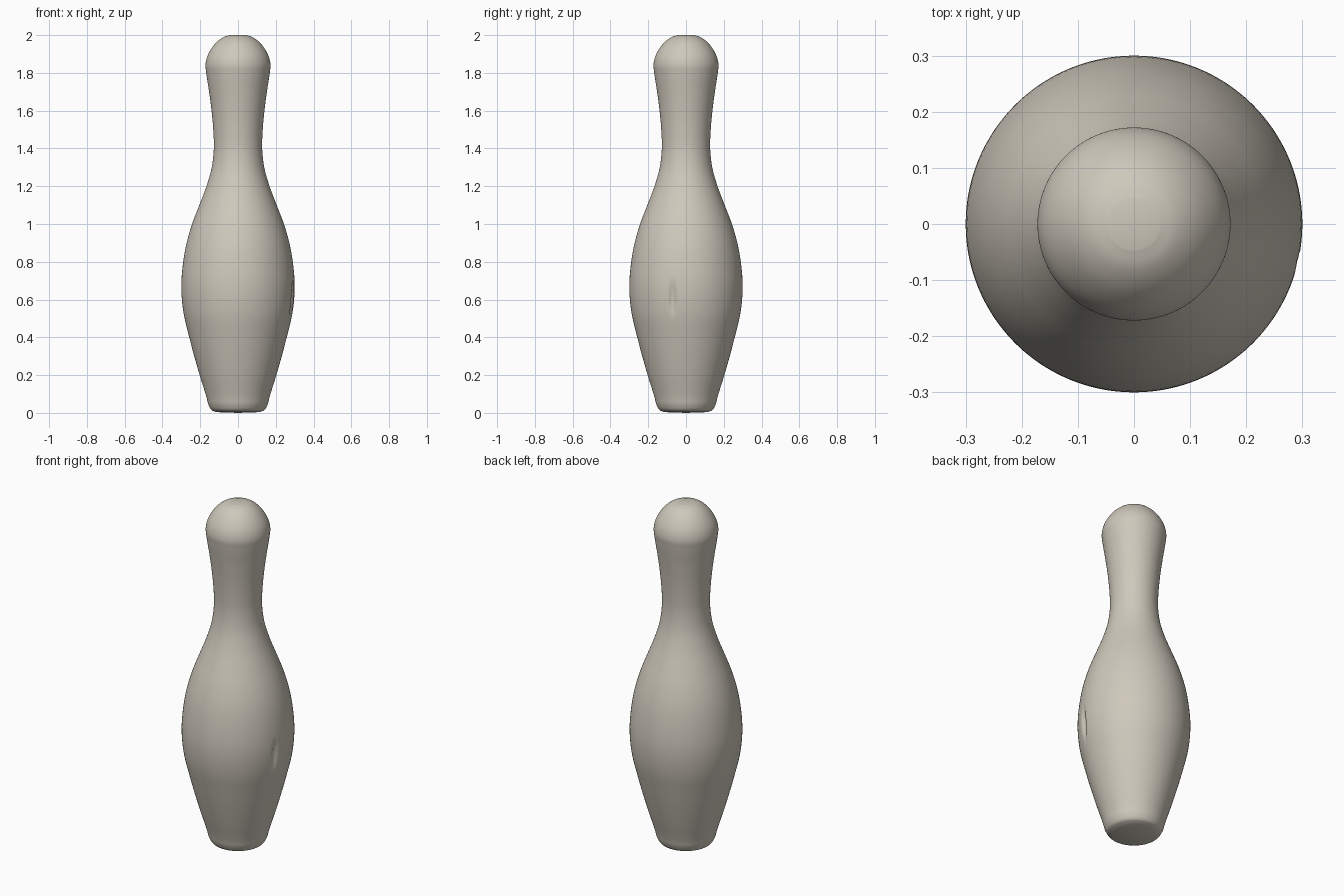
import bpy, bmesh, math

if "Cube" in bpy.data.objects:
    bpy.data.objects.remove(bpy.data.objects["Cube"])

SEGMENTS = 192

# Pin silhouette: (radius, height)
PROFILE = [(0.115, 0.004), (0.14, 0.015), (0.155, 0.04), (0.166, 0.08), (0.203, 0.2),
           (0.258, 0.4), (0.29, 0.54), (0.30, 0.66), (0.29, 0.8), (0.272, 0.9),
           (0.243, 1.0), (0.205, 1.1), (0.167, 1.2), (0.139, 1.3), (0.128, 1.4),
           (0.131, 1.5), (0.140, 1.6), (0.153, 1.7), (0.168, 1.8), (0.172, 1.84),
           (0.165, 1.88), (0.14, 1.93), (0.105, 1.97), (0.075, 1.99), (0.045, 2.0)]


def smooth_curve(points, steps):
    """Catmull-Rom curve through the points, tangents scaled to spacing."""
    out = []
    ext = [points[0]] + points + [points[-1]]
    for i in range(1, len(ext) - 2):
        p = ext[i - 1:i + 3]
        d = [max(math.dist(p[j], p[j + 1]), 1e-6) for j in range(3)]
        for k in range(steps):
            t = k / steps
            v = []
            for a in (0, 1):
                s = [(p[j + 1][a] - p[j][a]) / d[j] for j in range(3)]
                m1 = (s[0] * d[1] + s[1] * d[0]) / (d[0] + d[1]) if i > 1 else s[1]
                m2 = (s[1] * d[2] + s[2] * d[1]) / (d[1] + d[2]) if i < len(ext) - 3 else s[1]
                v.append((2*t**3 - 3*t*t + 1) * p[1][a] + (t**3 - 2*t*t + t) * d[1] * m1
                         + (3*t*t - 2*t**3) * p[2][a] + (t**3 - t*t) * d[1] * m2)
            out.append(tuple(v))
    return out + [points[-1]]


def dent(y, z):
    """Depth of the small chip on the right side of the belly."""
    q = ((y + 0.07) / 0.022) ** 2 + ((z - 0.61) / 0.10) ** 2
    return 0.014 * (1 - q) if q < 1 else 0.0


# Lathe the body
bm = bmesh.new()
rings = []
for r, z in smooth_curve(PROFILE, 6):
    ring = []
    for i in range(SEGMENTS):
        a = 2 * math.pi * i / SEGMENTS
        x, y = r * math.cos(a), r * math.sin(a)
        if x > 0:
            x -= dent(y, z)
        ring.append(bm.verts.new((x, y, z)))
    rings.append(ring)
for lo, hi in zip(rings, rings[1:]):
    for i in range(SEGMENTS):
        j = (i + 1) % SEGMENTS
        bm.faces.new((lo[i], lo[j], hi[j], hi[i]))

# Close the base and the crown
for ring, z in ((rings[0], 0.0), (rings[-1], 2.0)):
    centre = bm.verts.new((0, 0, z))
    for i in range(SEGMENTS):
        bm.faces.new((ring[i], ring[(i + 1) % SEGMENTS], centre))
bmesh.ops.recalc_face_normals(bm, faces=bm.faces)

mesh = bpy.data.meshes.new("pin_body")
bm.to_mesh(mesh)
bm.free()
pin = bpy.data.objects.new("pin_body", mesh)
bpy.context.collection.objects.link(pin)

# Single warm off-white
paint = bpy.data.materials.new("warm_off_white")
paint.diffuse_color = (0.62, 0.58, 0.50, 1)
paint.use_nodes = True
paint.node_tree.nodes["Principled BSDF"].inputs["Base Color"].default_value = paint.diffuse_color
mesh.materials.append(paint)

bpy.context.view_layer.objects.active = pin
pin.select_set(True)
bpy.ops.object.shade_smooth_by_angle(angle=math.radians(40))
